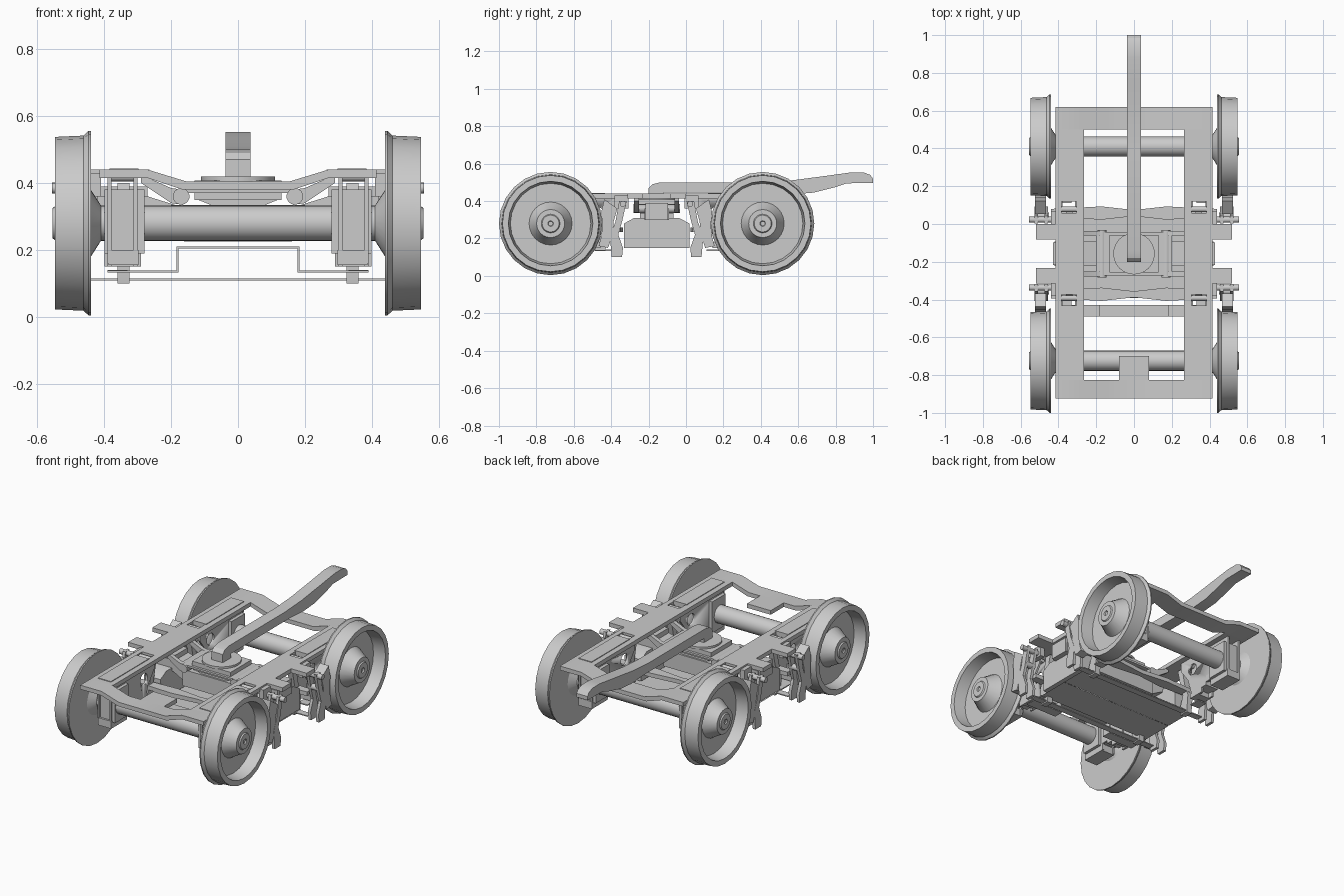
import bpy, bmesh, math
from mathutils import Vector

if "Cube" in bpy.data.objects:
    bpy.data.objects.remove(bpy.data.objects["Cube"])

C = -0.157          # y of the truck centre
AX = 0.567          # axle distance from the centre
SIDES = (-1, 1)


def finish(bm, name, recalc=True):
    bmesh.ops.remove_doubles(bm, verts=bm.verts, dist=1e-5)
    if recalc:
        bmesh.ops.recalc_face_normals(bm, faces=bm.faces)
    me = bpy.data.meshes.new(name)
    bm.to_mesh(me)
    bm.free()
    me.shade_smooth()
    me.set_sharp_from_angle(angle=math.radians(30))
    ob = bpy.data.objects.new(name, me)
    bpy.context.collection.objects.link(ob)
    return ob


def prism(name, pts, axis, lo, hi):
    """Extrude a 2D profile along an axis."""
    put = {'x': lambda a, b, t: (t, a, b), 'y': lambda a, b, t: (a, t, b),
           'z': lambda a, b, t: (a, b, t)}[axis]
    bm = bmesh.new()
    r0 = [bm.verts.new(put(a, b, lo)) for a, b in pts]
    r1 = [bm.verts.new(put(a, b, hi)) for a, b in pts]
    bm.faces.new(r0)
    bm.faces.new(r1[::-1])
    n = len(pts)
    for i in range(n):
        j = (i + 1) % n
        bm.faces.new((r0[i], r0[j], r1[j], r1[i]))
    return finish(bm, name)


def box(name, x, y, z):
    x, y, z = sorted(x), sorted(y), sorted(z)
    return prism(name, [(x[0], y[0]), (x[1], y[0]), (x[1], y[1]), (x[0], y[1])], 'z', *z)


def lathe(name, prof, y, z, sx=1, n=24):
    """Spin (x, radius) points about an axis parallel to x."""
    bm = bmesh.new()
    rings = []
    for x, r in prof:
        rings.append([bm.verts.new((sx * x, y + r * math.cos(2 * math.pi * i / n),
                                    z + r * math.sin(2 * math.pi * i / n))) for i in range(n)])
    for a, b in zip(rings, rings[1:]):
        for i in range(n):
            j = (i + 1) % n
            bm.faces.new((a[i], a[j], b[j], b[i]))
    bm.faces.new(rings[0])
    bm.faces.new(rings[-1])
    return finish(bm, name)


def rod(name, p, q, r, n=14):
    p, q = Vector(p), Vector(q)
    bm = bmesh.new()
    m = (q - p).to_track_quat('Z', 'Y').to_matrix().to_4x4()
    m.translation = (p + q) / 2
    bmesh.ops.create_cone(bm, cap_ends=True, segments=n, radius1=r, radius2=r,
                          depth=(q - p).length, matrix=m)
    return finish(bm, name)


def plane_down(name, x, y, z):
    """Single sheet that faces the ground."""
    bm = bmesh.new()
    bm.faces.new([bm.verts.new(v) for v in ((-x, y[0], z), (-x, y[1], z), (x, y[1], z), (x, y[0], z))])
    return finish(bm, name, False)


# Wheelsets: flanged dished wheels on a round axle
wheel = [(.41, .053), (.44, .10), (.44, .276), (.447, .276), (.462, .262), (.548, .258), (.548, .226),
         (.475, .215), (.475, .115), (.535, .08), (.548, .075), (.548, .05), (.555, .045), (.555, .015), (.548, .012)]
for s in SIDES:
    y = C + s * AX
    lathe("axle", [(-.42, .053), (.42, .053)], y, .28)
    for sx in SIDES:
        lathe("wheel", wheel, y, .28, sx)

# Dropped end beams and tongue plate
half = [(.155, .405), (.27, .44), (.415, .44), (.415, .415), (.27, .415), (.165, .38)]
beam = half + [(-x, z) for x, z in half[::-1]]
prism("rear_end_beam", beam, 'y', .50, .62)
prism("front_end_beam", beam, 'y', -.925, -.825)
box("front_beam_tab", (-.08, .08), (-.83, -.70), (.38, .405))

# Side frames
for s in SIDES:
    end = .657 if s > 0 else .668
    hole = rod("web_hole_cutter", (-.5, C + s * .32, .335), (.5, C + s * .32, .335), .035)
    hole.hide_render = True
    for sx in SIDES:
        def Y(*d):
            return [C + s * v for v in d]

        def X(*v):
            return [sx * a for a in v]
        # top plate left open at the brake hanger slot
        box("side_plate_mid", X(.265, .415), Y(0, .215), (.415, .44))
        box("side_plate_inner", X(.265, .305), Y(.215, .275), (.415, .44))
        box("side_plate_outer", X(.385, .415), Y(.215, .275), (.415, .44))
        box("side_plate_end", X(.265, .415), Y(.275, end), (.415, .44))
        box("raised_strip", X(.298, .385), Y(.275, .64), (.438, .444))
        # stepped pedestal webs around the axle
        prof = [(.22, .42), (.635, .42), (.635, .16), (.48, .16), (.48, .20), (.40, .20),
                (.40, .15), (.32, .15), (.28, .28), (.22, .36)]
        for x in (.30, .378):
            web = prism("pedestal_web", [(C + s * d, z) for d, z in prof], 'x', *sorted(X(x, x + .012)))
            m = web.modifiers.new("hole", 'BOOLEAN')
            m.object = hole
            m.operation = 'DIFFERENCE'
            m.solver = 'EXACT'
        box("axle_box", X(.28, .40), Y(.495, .625), (.19, .38))
        box("axle_box_foot", X(.298, .388), Y(.485, .637), (.155, .20))
        for i, d in enumerate((.30, .37, .44)):
            box("spring_step", X(.30, .388), Y(d, d + .07), (.15 + .03 * i, .18 + .03 * i))

        # Outrigger bracket and brake hanger
        box("outrigger_bracket", X(.41, .52), Y(.075, .157), (.415, .44))
        box("bracket_lug", X(.41, .44), Y(.15, .225), (.36, .43))
        rod("hanger_pin", (sx * .44, C + s * .18, .385), (sx * .556, C + s * .18, .385), .016)
        rod("lower_hanger_pin", (sx * .45, C + s * .20, .30), (sx * .52, C + s * .20, .30), .018)
        link = [(.16, .40), (.20, .40), (.22, .29), (.25, .21), (.24, .10), (.185, .10), (.18, .15), (.205, .22), (.185, .29)]
        for x in (.455, .508):
            prism("brake_hanger", [(C + s * d, z) for d, z in link], 'x', *sorted(X(x, x + .018)))
        shoe = [(.21, .36), (.28, .41), (.296, .34), (.29, .27), (.296, .21), (.31, .16), (.26, .15), (.235, .22), (.23, .29)]
        prism("brake_shoe", [(C + s * d, z) for d, z in shoe], 'x', *sorted(X(.465, .525)))
        # inboard hanger in the slot
        prism("slot_hanger", [(C + s * d, z) for d, z in link], 'x', *sorted(X(.325, .36)))
        rod("slot_pin", (sx * .30, C + s * .235, .42), (sx * .39, C + s * .235, .42), .015)

    # Waisted brake beam and its low tie strap
    edge = [(-.44, .022), (-.27, .03), (-.17, .035), (0, .016), (.17, .035), (.27, .03), (.44, .022)]
    out = [(x, C + s * .215 - w) for x, w in edge] + [(x, C + s * .215 + w) for x, w in edge[::-1]]
    prism("brake_beam", out, 'z', .235, .26)
    box("brake_tie_strap", (-.44, .44), (C + s * .195, C + s * .235), (.108, .114))

# Spring boxes in the middle of each side frame
for sx in SIDES:
    prism("spring_box", [(C - .175, .15), (C + .175, .15), (C + .175, .28), (C + .12, .31),
                         (C - .12, .31), (C - .175, .28)], 'x', *sorted((sx * .29, sx * .40)))
    box("bolster_end", (sx * .27, sx * .43), (C - .06, C + .06), (.30, .39))

# Fish-belly bolster, wider in the middle
bol = [(-.42, .36), (-.27, .36), (-.19, .335), (.19, .335), (.27, .36), (.42, .36),
       (.42, .30), (.28, .29), (.16, .225), (-.16, .225), (-.28, .29), (-.42, .30)]
prism("bolster", bol, 'y', C - .065, C + .065)
box("bolster_centre", (-.20, .20), (C - .09, C + .09), (.235, .335))

# Centre plate stack with swing pins
box("lower_centre_plate", (-.20, .20), (C - .115, C + .115), (.37, .382))
box("middle_centre_plate", (-.13, .13), (C - .09, C + .09), (.35, .392))
prism("centre_dish", [(-.12, .35), (-.075, .332), (.075, .332), (.12, .35)], 'y', C - .08, C + .08)
box("upper_centre_plate", (-.13, .13), (C - .10, C + .10), (.382, .408))
rod("turntable_disc", (0, C, .405), (0, C, .42), .11, 24)
for sx in SIDES:
    rod("swing_pin", (sx * .17, C - .125, .36), (sx * .17, C + .125, .36), .025)
    for s in SIDES:
        prism("swing_arm", [(sx * .165, .38), (sx * .20, .385), (sx * .29, .425), (sx * .29, .40), (sx * .20, .34),
                            (sx * .165, .335)], 'y', *sorted((C + s * .095, C + s * .12)))

# Curved drawbar rising to the rear
bar = [(-.20, .415), (-.20, .47), (-.18, .49), (-.14, .50), (.40, .50), (.56, .51), (.75, .535), (.88, .553),
       (.95, .553), (.985, .54), (1.0, .52), (1.0, .497), (.86, .495), (.80, .475), (.68, .445), (.58, .437),
       (.45, .445), (-.12, .445), (-.12, .415)]
prism("drawbar", bar, 'x', -.037, .037)

# Hat-shaped guard strap at the front
hat = [(-.39, .133), (-.39, .138), (-.184, .138), (-.184, .21), (.184, .21), (.184, .138), (.39, .138), (.39, .133),
       (.178, .133), (.178, .204), (-.178, .204), (-.178, .133)]
prism("guard_strap", hat, 'y', -.49, -.43)

# Underside sheets
plane_down("underside_sheet_front", .39, (-.36, C), .135)
plane_down("underside_sheet_rear", .39, (C, .05), .136)
for y in (-.40, .14):
    for sx in SIDES:
        box("sheet_side_strap", (sx * .33, sx * .39), (y - .03, y + .04), (.133, .14))
